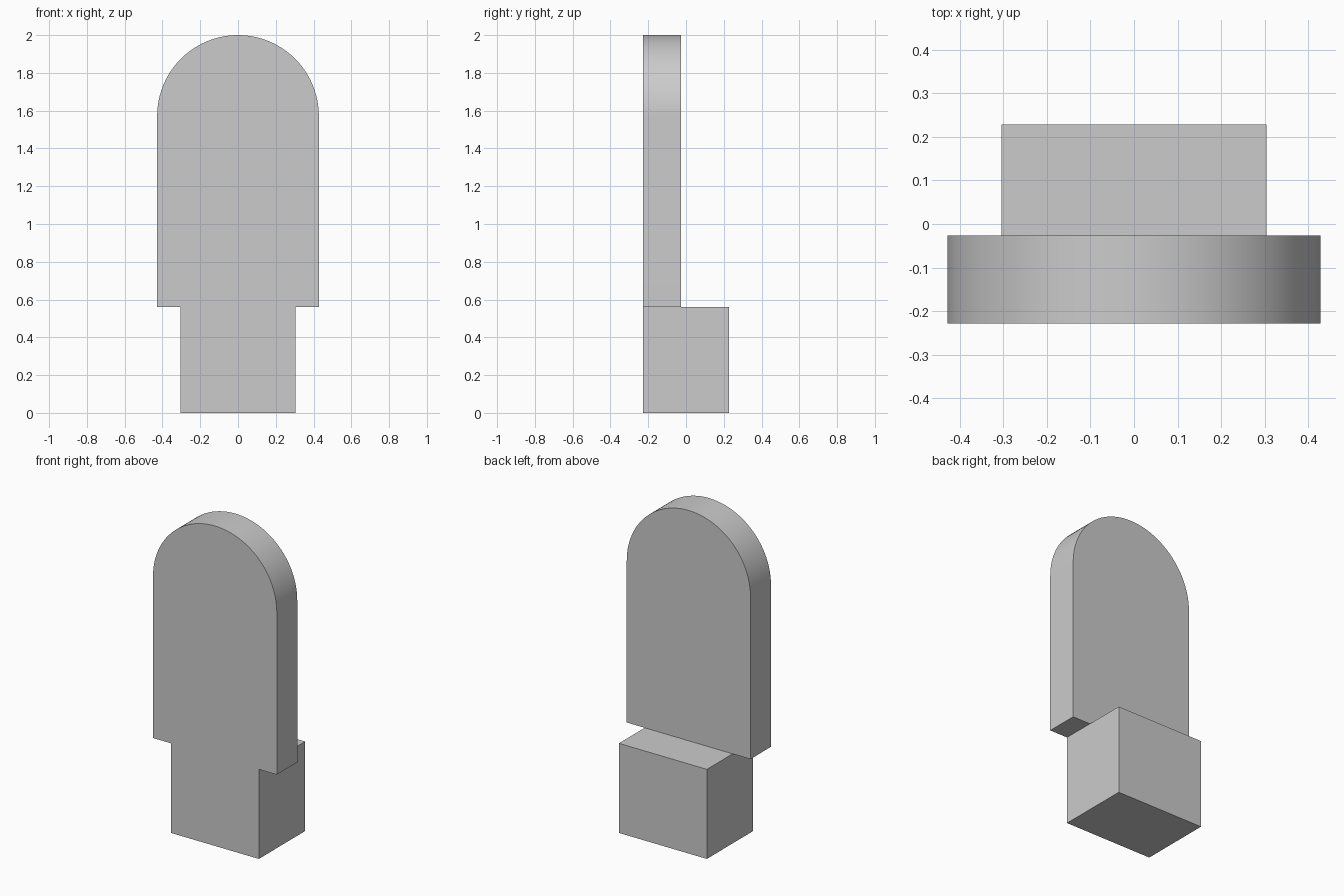
import bpy, bmesh, math

cube = bpy.data.objects.get("Cube")
if cube:
    bpy.data.objects.remove(cube, do_unlink=True)

grey = bpy.data.materials.new("light_grey")
grey.use_nodes = True
colour = (0.6, 0.6, 0.6, 1)
grey.diffuse_color = colour
grey.node_tree.nodes["Principled BSDF"].inputs["Base Color"].default_value = colour

FRONT, BACK = -0.228, 0.228
PLATE_BACK = -0.026
BASE_TOP = 0.56
RADIUS = 0.428


def extrude_profile(name, points, y0, y1):
    """Solid made from an x-z outline pushed from y0 to y1."""
    bm = bmesh.new()
    face = bm.faces.new([bm.verts.new((x, y0, z)) for x, z in points])
    result = bmesh.ops.extrude_face_region(bm, geom=[face])
    verts = [v for v in result["geom"] if isinstance(v, bmesh.types.BMVert)]
    bmesh.ops.translate(bm, verts=verts, vec=(0, y1 - y0, 0))
    bmesh.ops.recalc_face_normals(bm, faces=bm.faces)
    mesh = bpy.data.meshes.new(name)
    bm.to_mesh(mesh)
    bm.free()
    mesh.materials.append(grey)
    obj = bpy.data.objects.new(name, mesh)
    bpy.context.collection.objects.link(obj)
    return obj


# Block base
extrude_profile("base_block",
                [(-0.304, 0), (0.304, 0), (0.304, BASE_TOP), (-0.304, BASE_TOP)],
                FRONT, BACK)

# Upright slab with a round top
steps = 48
arc = [(RADIUS * math.cos(math.pi * i / steps),
        2 - RADIUS + RADIUS * math.sin(math.pi * i / steps))
       for i in range(steps + 1)]
slab = extrude_profile("arched_slab",
                       [(-RADIUS, BASE_TOP), (RADIUS, BASE_TOP)] + arc,
                       FRONT, PLATE_BACK)

# Smooth the round top, keep the rims sharp
bpy.ops.object.select_all(action="DESELECT")
slab.select_set(True)
bpy.context.view_layer.objects.active = slab
bpy.ops.object.shade_smooth_by_angle(angle=math.radians(30))
